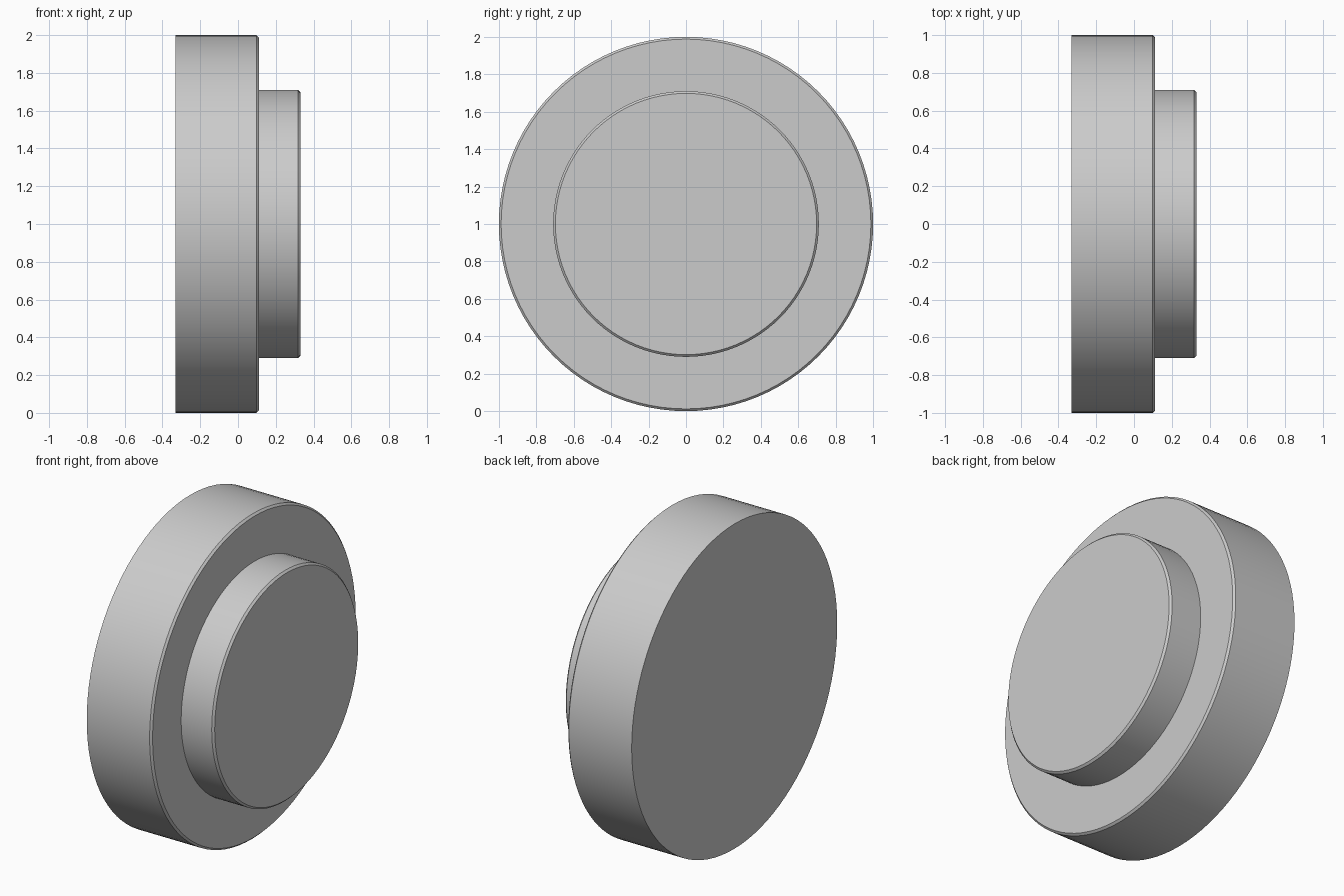
import bpy
import bmesh
import math

cube = bpy.data.objects.get("Cube")
if cube:
    bpy.data.objects.remove(cube, do_unlink=True)

SEGMENTS = 96
CHAMFER = 0.012

grey = bpy.data.materials.new("plain grey")
grey.use_nodes = True
colour = (0.6, 0.6, 0.6, 1)
grey.diffuse_color = colour
grey.node_tree.nodes["Principled BSDF"].inputs["Base Color"].default_value = colour


def lathe(name, profile):
    """Spin an (x, radius) profile about the horizontal x axis at z = 1."""
    bm = bmesh.new()
    verts = [bm.verts.new((x, 0, 1 + r)) for x, r in profile]
    edges = [bm.edges.new(pair) for pair in zip(verts, verts[1:])]
    bmesh.ops.spin(bm, geom=verts + edges, cent=(0, 0, 1), axis=(1, 0, 0),
                   angle=math.tau, steps=SEGMENTS, use_merge=True)
    bmesh.ops.remove_doubles(bm, verts=bm.verts, dist=0.0001)
    # Close the flat ends
    bmesh.ops.holes_fill(bm, edges=[e for e in bm.edges if e.is_boundary], sides=0)
    bmesh.ops.recalc_face_normals(bm, faces=bm.faces)
    mesh = bpy.data.meshes.new(name)
    bm.to_mesh(mesh)
    bm.free()
    mesh.materials.append(grey)
    obj = bpy.data.objects.new(name, mesh)
    bpy.context.collection.objects.link(obj)
    bpy.ops.object.select_all(action="DESELECT")
    obj.select_set(True)
    bpy.context.view_layer.objects.active = obj
    bpy.ops.object.shade_smooth_by_angle(angle=math.radians(30))
    return obj


# One stepped body: wide disc, chamfered shoulder, then the raised hub
disc_back, disc_front, hub_front = -0.33, 0.11, 0.33
disc_radius, hub_radius = 1.0, 0.71
lathe("stepped_disc", [
    (disc_back, disc_radius),
    (disc_front - CHAMFER, disc_radius),
    (disc_front, disc_radius - CHAMFER),
    (disc_front, hub_radius),
    (hub_front - CHAMFER, hub_radius),
    (hub_front, hub_radius - CHAMFER),
])
